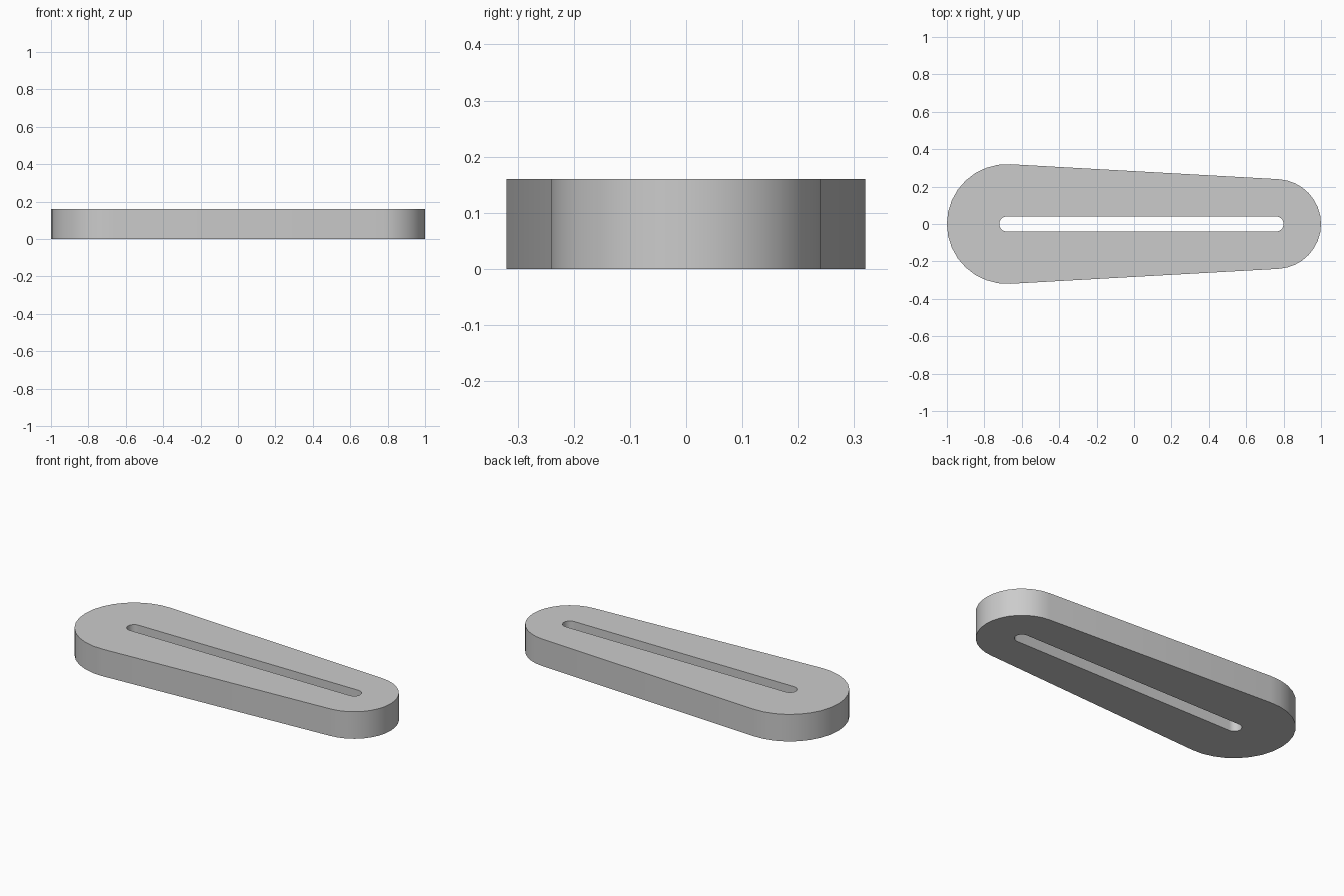
import bpy
import bmesh
from math import asin, cos, sin, pi

cube = bpy.data.objects.get("Cube")
if cube:
    bpy.data.objects.remove(cube, do_unlink=True)

HEIGHT = 0.16
BIG_X, SMALL_X = -0.68, 0.76      # centres of the two rounded ends
STEPS = 16                        # segments per rounded end

grey = bpy.data.materials.new("plain grey")
grey.use_nodes = True
colour = (0.6, 0.6, 0.6, 1)
grey.diffuse_color = colour
grey.node_tree.nodes["Principled BSDF"].inputs["Base Color"].default_value = colour


def arc(x, radius, start, end):
    angles = [start + (end - start) * i / STEPS for i in range(STEPS + 1)]
    return [(x + radius * cos(a), radius * sin(a)) for a in angles]


def capsule(big_radius, small_radius):
    """Outline of two circles joined by their common tangents."""
    t = pi / 2 - asin((big_radius - small_radius) / (SMALL_X - BIG_X))
    return arc(SMALL_X, small_radius, -t, t) + arc(BIG_X, big_radius, t, 2 * pi - t)


# Tapered plate with a long slot through it
bm = bmesh.new()


def ring(outline, z):
    return [bm.verts.new((x, y, z)) for x, y in outline]


outer, slot = capsule(0.32, 0.24), capsule(0.04, 0.04)
rings = [ring(outer, 0), ring(outer, HEIGHT), ring(slot, HEIGHT), ring(slot, 0)]
count = len(outer)
for a, b in zip(rings, rings[1:] + rings[:1]):
    for i in range(count):
        j = (i + 1) % count
        bm.faces.new((a[i], a[j], b[j], b[i]))
bmesh.ops.recalc_face_normals(bm, faces=bm.faces)

mesh = bpy.data.meshes.new("slotted_plate")
bm.to_mesh(mesh)
bm.free()
mesh.materials.append(grey)
plate = bpy.data.objects.new("slotted_plate", mesh)
bpy.context.collection.objects.link(plate)

# Smooth round ends, crisp rims
bpy.ops.object.select_all(action="DESELECT")
plate.select_set(True)
bpy.context.view_layer.objects.active = plate
bpy.ops.object.shade_smooth_by_angle(angle=pi / 6)
